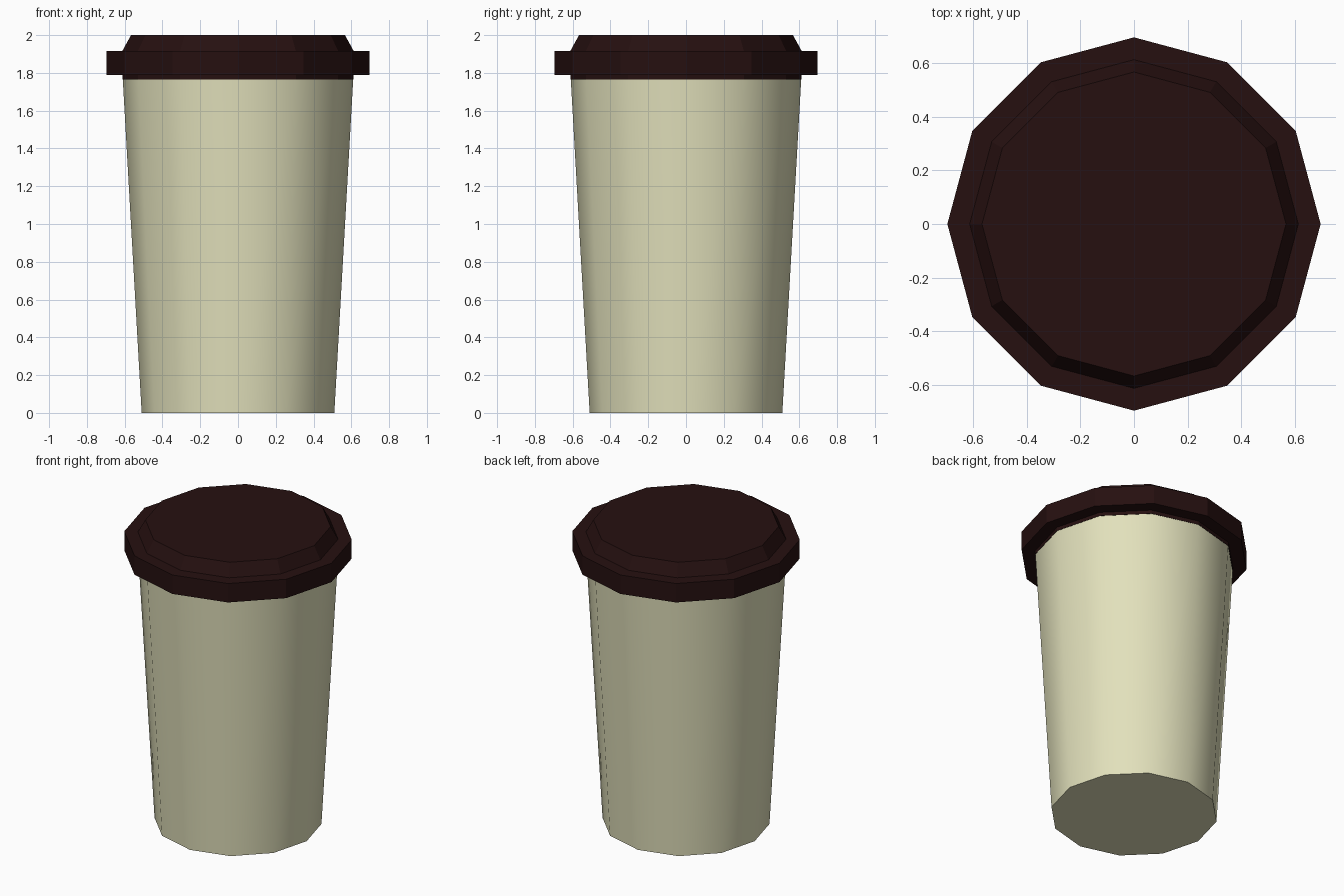
import bpy, bmesh, math

if "Cube" in bpy.data.objects:
    bpy.data.objects.remove(bpy.data.objects["Cube"])

SIDES = 12


def material(name, rgb):
    m = bpy.data.materials.new(name)
    m.diffuse_color = (*rgb, 1)
    m.use_nodes = True
    m.node_tree.nodes["Principled BSDF"].inputs["Base Color"].default_value = m.diffuse_color
    return m


def lathe(name, profile, mat, smooth=False):
    """Closed 12-sided solid from (radius, z) rings, bottom to top."""
    bm = bmesh.new()
    rings = []
    for r, z in profile:
        rings.append([bm.verts.new((r * math.cos(i * math.tau / SIDES),
                                    r * math.sin(i * math.tau / SIDES), z))
                      for i in range(SIDES)])
    for low, high in zip(rings, rings[1:]):
        for i in range(SIDES):
            j = (i + 1) % SIDES
            bm.faces.new((low[i], low[j], high[j], high[i]))
    bm.faces.new(rings[0][::-1])
    bm.faces.new(rings[-1])
    bmesh.ops.recalc_face_normals(bm, faces=bm.faces)
    mesh = bpy.data.meshes.new(name)
    bm.to_mesh(mesh)
    bm.free()
    mesh.materials.append(mat)
    obj = bpy.data.objects.new(name, mesh)
    bpy.context.collection.objects.link(obj)
    if smooth:
        bpy.ops.object.select_all(action='DESELECT')
        obj.select_set(True)
        bpy.context.view_layer.objects.active = obj
        bpy.ops.object.shade_smooth_by_angle(angle=math.radians(40))
    return obj


cream = material("cream_paper", (0.76, 0.75, 0.50))
brown = material("dark_brown_plastic", (0.019, 0.005, 0.005))

# Tapered paper cup, smooth round the side
lathe("cup", [(0.51, 0), (0.61, 1.766)], cream, smooth=True)

# Lid: inner skirt, overhanging rim, bevelled raised top
lathe("lid", [(0.612, 1.766), (0.612, 1.79), (0.695, 1.79), (0.695, 1.917),
              (0.612, 1.917), (0.566, 2.0)], brown)
